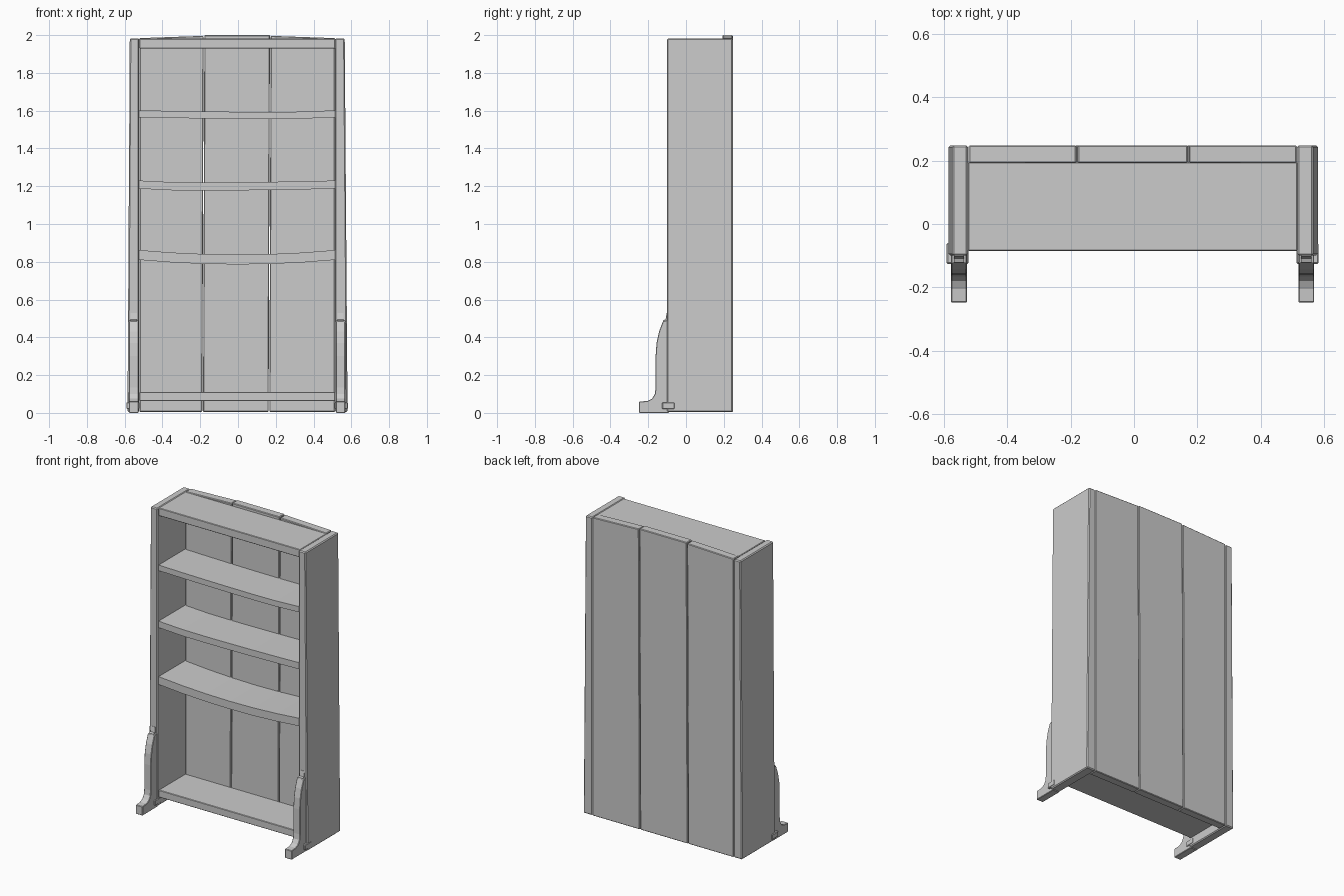
import bpy, bmesh

if "Cube" in bpy.data.objects:
    bpy.data.objects.remove(bpy.data.objects["Cube"])

def prism(name, outline, axis, lo, hi, bevel=0.004):
    """Extrude an outline along 'x' (points are y,z) or 'y' (points are x,z)."""
    def place(p, d):
        return (d, p[0], p[1]) if axis == 'x' else (p[0], d, p[1])
    bm = bmesh.new()
    a = [bm.verts.new(place(p, lo)) for p in outline]
    b = [bm.verts.new(place(p, hi)) for p in outline]
    n = len(outline)
    bm.faces.new(a)
    bm.faces.new(b[::-1])
    for i in range(n):
        j = (i + 1) % n
        bm.faces.new((a[i], b[i], b[j], a[j]))
    bmesh.ops.recalc_face_normals(bm, faces=bm.faces)
    me = bpy.data.meshes.new(name)
    bm.to_mesh(me)
    bm.free()
    ob = bpy.data.objects.new(name, me)
    bpy.context.collection.objects.link(ob)
    if bevel:
        m = ob.modifiers.new("edge_chamfer", 'BEVEL')
        m.width = bevel
        m.segments = 1
        m.limit_method = 'ANGLE'
        m.angle_limit = 0.7
    return ob

def shelf(name, z, thick, sag=0.0, low=0.0, steps=6):
    """Board across the case, sagging by 'sag' with its lowest point at x = low."""
    x0, x1 = -0.523, 0.515
    top = []
    for i in range(steps + 1):
        x = x0 + (x1 - x0) * i / steps
        reach = (x1 - low) if x > low else (low - x0)
        top.append((x, z - sag * (1 - ((x - low) / reach) ** 2)))
    under = [(x, h - thick) for x, h in reversed(top)]
    prism(name, top + under, 'y', -0.085, 0.195, 0.003 if sag == 0 else 0)

# Side panels, leaning slightly inward
prism("side_panel_left", [(-0.585, 0.005), (-0.523, 0.005), (-0.523, 1.982), (-0.573, 1.982)],
      'y', -0.10, 0.248, 0.006)
prism("side_panel_right", [(0.514, 0.005), (0.580, 0.005), (0.565, 1.982), (0.514, 1.982)],
      'y', -0.10, 0.248, 0.006)

# Three back planks with an arched top
planks = [((-0.521, -0.189), (-0.521, -0.182), (1.984, 1.996)),
          ((-0.185, 0.162), (-0.178, 0.169), (2.0, 2.0)),
          ((0.166, 0.513), (0.173, 0.513), (1.996, 1.984))]
for i, (bot, top, zs) in enumerate(planks):
    prism(f"back_plank_{i + 1}", [(bot[0], 0.005), (bot[1], 0.005), (top[1], zs[1]), (top[0], zs[0])],
          'y', 0.192, 0.248)

# Shelves, the middle ones bowed under load
shelf("top_board", 1.981, 0.052)
shelf("upper_shelf", 1.602, 0.037, 0.009, 0.22)
shelf("middle_shelf", 1.230, 0.043, 0.010, -0.24)
shelf("lower_shelf", 0.862, 0.052, 0.024, 0.0)
shelf("bottom_shelf", 0.110, 0.048)

# Curved front feet with their fixings
foot = [(-0.09, 0), (-0.248, 0), (-0.248, 0.06), (-0.205, 0.063), (-0.18, 0.075),
        (-0.165, 0.10), (-0.161, 0.135), (-0.161, 0.30), (-0.156, 0.37),
        (-0.143, 0.43), (-0.122, 0.485), (-0.09, 0.492)]
clip = [(-0.09, 0.475), (-0.124, 0.475), (-0.121, 0.49), (-0.108, 0.495), (-0.102, 0.53), (-0.09, 0.53)]
peg = [(-0.126, 0.02), (-0.06, 0.02), (-0.06, 0.056), (-0.126, 0.056)]
for side, c in (("left", -0.552), ("right", 0.543)):
    prism(f"front_foot_{side}", foot, 'x', c - 0.025, c + 0.025, 0.003)
    prism(f"foot_clip_{side}", clip, 'x', c - 0.016, c + 0.016, 0)
    out = -1 if c < 0 else 1
    prism(f"foot_peg_{side}", peg, 'x', *sorted((c + out * 0.039, c - out * 0.031)), 0.004)
